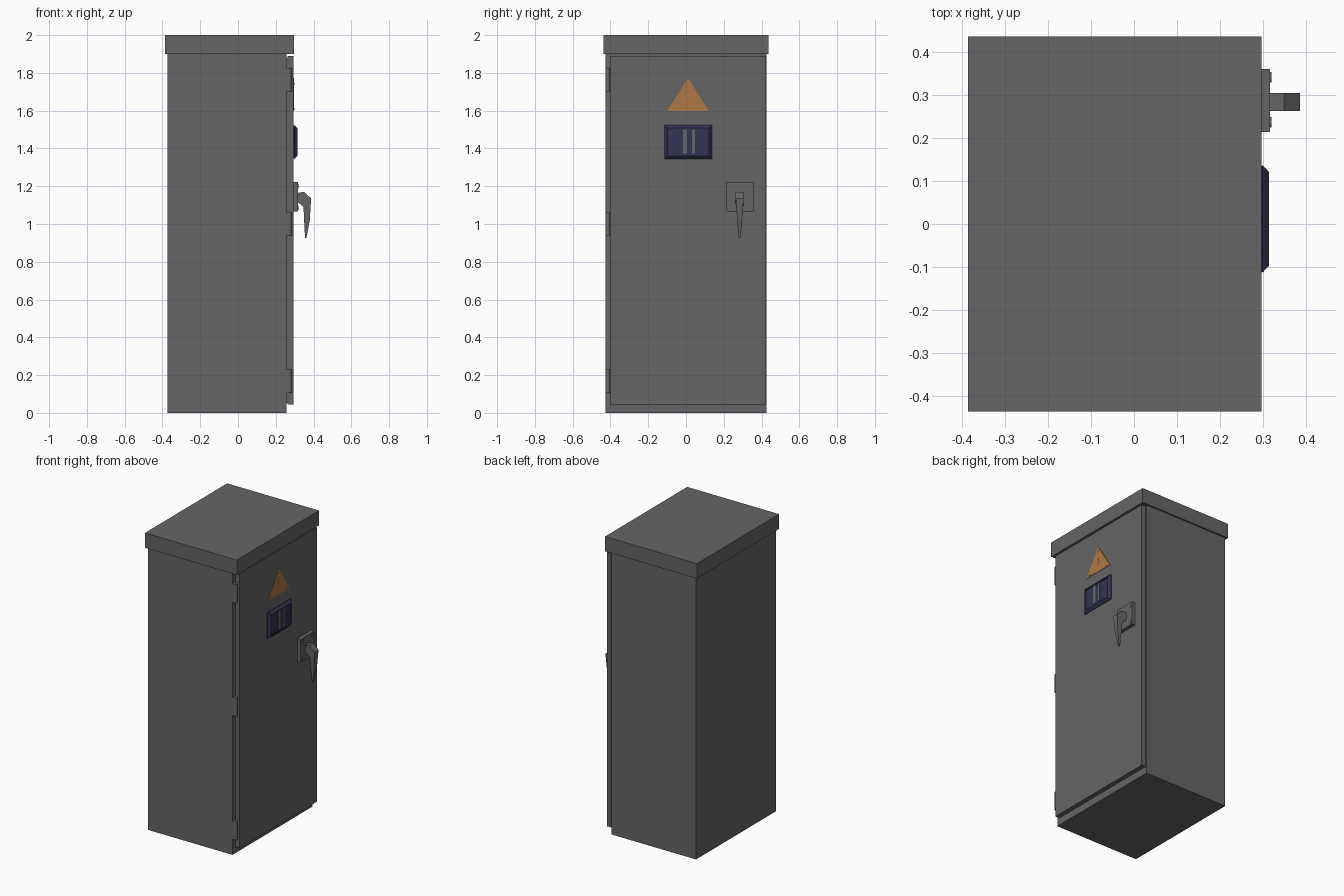
import bpy, bmesh, math

if "Cube" in bpy.data.objects:
    bpy.data.objects.remove(bpy.data.objects["Cube"])


def material(name, rgb):
    m = bpy.data.materials.new(name)
    m.diffuse_color = (*rgb, 1.0)
    m.use_nodes = True
    m.node_tree.nodes["Principled BSDF"].inputs["Base Color"].default_value = m.diffuse_color
    return m


GREY = material("cabinet grey", (0.13, 0.13, 0.13))
ORANGE = material("warning orange", (0.43, 0.19, 0.06))
NAVY = material("panel navy", (0.035, 0.033, 0.09))


def finish(bm, name, mat):
    bmesh.ops.recalc_face_normals(bm, faces=bm.faces)
    me = bpy.data.meshes.new(name)
    bm.to_mesh(me)
    bm.free()
    me.materials.append(mat)
    ob = bpy.data.objects.new(name, me)
    bpy.context.collection.objects.link(ob)
    return ob


def box(name, x, y, z, mat=GREY):
    bm = bmesh.new()
    bmesh.ops.create_cube(bm, size=1)
    for v in bm.verts:
        for i, (a, b) in enumerate((x, y, z)):
            v.co[i] = a if v.co[i] < 0 else b
    return finish(bm, name, mat)


def prism(bm, points, offset):
    # extrude a closed outline along an offset vector
    face = bm.faces.new([bm.verts.new(p) for p in points])
    new = bmesh.ops.extrude_face_region(bm, geom=[face])["geom"]
    bmesh.ops.translate(bm, vec=offset, verts=[g for g in new if isinstance(g, bmesh.types.BMVert)])


def disc(name, x, y, z, r, mat, sides=12):
    # short cylinder facing +x, x is a (start, end) pair
    bm = bmesh.new()
    ring = [(x[0], y + r * math.cos(t * math.tau / sides), z + r * math.sin(t * math.tau / sides))
            for t in range(sides)]
    prism(bm, ring, (x[1] - x[0], 0, 0))
    return finish(bm, name, mat)


# Cabinet shell, roof cap and door
box("cabinet_body", (-0.373, 0.257), (-0.426, 0.426), (0, 1.90))
box("roof_cap", (-0.387, 0.297), (-0.437, 0.437), (1.90, 2.0))
box("door_seal", (0.257, 0.264), (-0.395, 0.416), (0.052, 1.88))
box("door", (0.262, 0.293), (-0.402, 0.423), (0.045, 1.89))

# Three hinges on the left edge of the door: leaf and knuckle
for i, zc in enumerate((0.167, 1.0, 1.763)):
    box(f"hinge_leaf_{i + 1}", (0.257, 0.273), (-0.426, -0.402), (zc - 0.062, zc + 0.062))
    bm = bmesh.new()
    ring = [(0.273 + 0.012 * math.cos(t * math.tau / 12), -0.414 + 0.012 * math.sin(t * math.tau / 12), zc - 0.062)
            for t in range(12)]
    prism(bm, ring, (0, 0, 0.124))
    finish(bm, f"hinge_knuckle_{i + 1}", GREY)

# Triangular warning plate with small studs and a bolt mark
bm = bmesh.new()
prism(bm, [(0.293, -0.102, 1.597), (0.293, 0.123, 1.597), (0.293, 0.0105, 1.772)], (0.003, 0, 0))
finish(bm, "warning_plate", ORANGE)
for i, (y, z) in enumerate(((-0.07, 1.609), (0.09, 1.609), (0.0105, 1.742))):
    disc(f"warning_stud_{i + 1}", (0.296, 0.298), y, z, 0.006, ORANGE, 8)
bm = bmesh.new()
bolt = [(0.012, 1.69), (0.002, 1.666), (0.010, 1.668), (0.006, 1.645), (0.018, 1.673), (0.010, 1.671)]
prism(bm, [(0.296, y, z) for y, z in bolt], (0.001, 0, 0))
finish(bm, "warning_bolt_mark", ORANGE)

# Display panel: sloped frame with a shallow recessed face
bm = bmesh.new()
rings = []
for x, inset in ((0.293, 0.004), (0.300, 0.0), (0.315, 0.016), (0.315, 0.022), (0.311, 0.024)):
    y0, y1, z0, z1 = -0.113 + inset, 0.137 - inset, 1.345 + inset, 1.523 - inset
    rings.append([bm.verts.new((x, y, z)) for y, z in ((y0, z0), (y1, z0), (y1, z1), (y0, z1))])
for a, b in zip(rings, rings[1:]):
    for i in range(4):
        j = (i + 1) % 4
        bm.faces.new((a[i], a[j], b[j], b[i]))
bm.faces.new(rings[0])
bm.faces.new(rings[-1])
finish(bm, "display_panel", NAVY)
for i, (a, b) in enumerate(((-0.016, 0.005), (0.032, 0.047))):
    box(f"display_bar_{i + 1}", (0.310, 0.314), (a, b), (1.373, 1.503))

# Handle plate with corner screws
box("handle_plate", (0.293, 0.317), (0.214, 0.361), (1.065, 1.222))
for i in range(4):
    disc(f"plate_screw_{i + 1}", (0.317, 0.321), 0.237 if i % 2 else 0.342,
         1.2 if i < 2 else 1.087, 0.012, GREY)

# Lever handle: side profile of (x, z, half width) narrowing toward the tip
profile = [(0.317, 1.165, 0.021), (0.350, 1.17, 0.021), (0.387, 1.135, 0.021), (0.380, 1.02, 0.013),
           (0.362, 0.925, 0.005), (0.355, 0.925, 0.005), (0.350, 1.02, 0.013), (0.347, 1.09, 0.018),
           (0.336, 1.10, 0.02), (0.317, 1.115, 0.021)]
bm = bmesh.new()
left = [bm.verts.new((x, 0.284 - w, z)) for x, z, w in profile]
right = [bm.verts.new((x, 0.284 + w, z)) for x, z, w in profile]
for side in (left, right):
    # stem, upper grip and lower grip
    bm.faces.new([side[i] for i in (0, 1, 8, 9)])
    bm.faces.new([side[i] for i in (1, 2, 7, 8)])
    bm.faces.new([side[i] for i in (2, 3, 6, 7)])
    bm.faces.new([side[i] for i in (3, 4, 5, 6)])
for i in range(len(profile)):
    j = (i + 1) % len(profile)
    bm.faces.new((left[i], left[j], right[j], right[i]))
finish(bm, "lever_handle", GREY)
